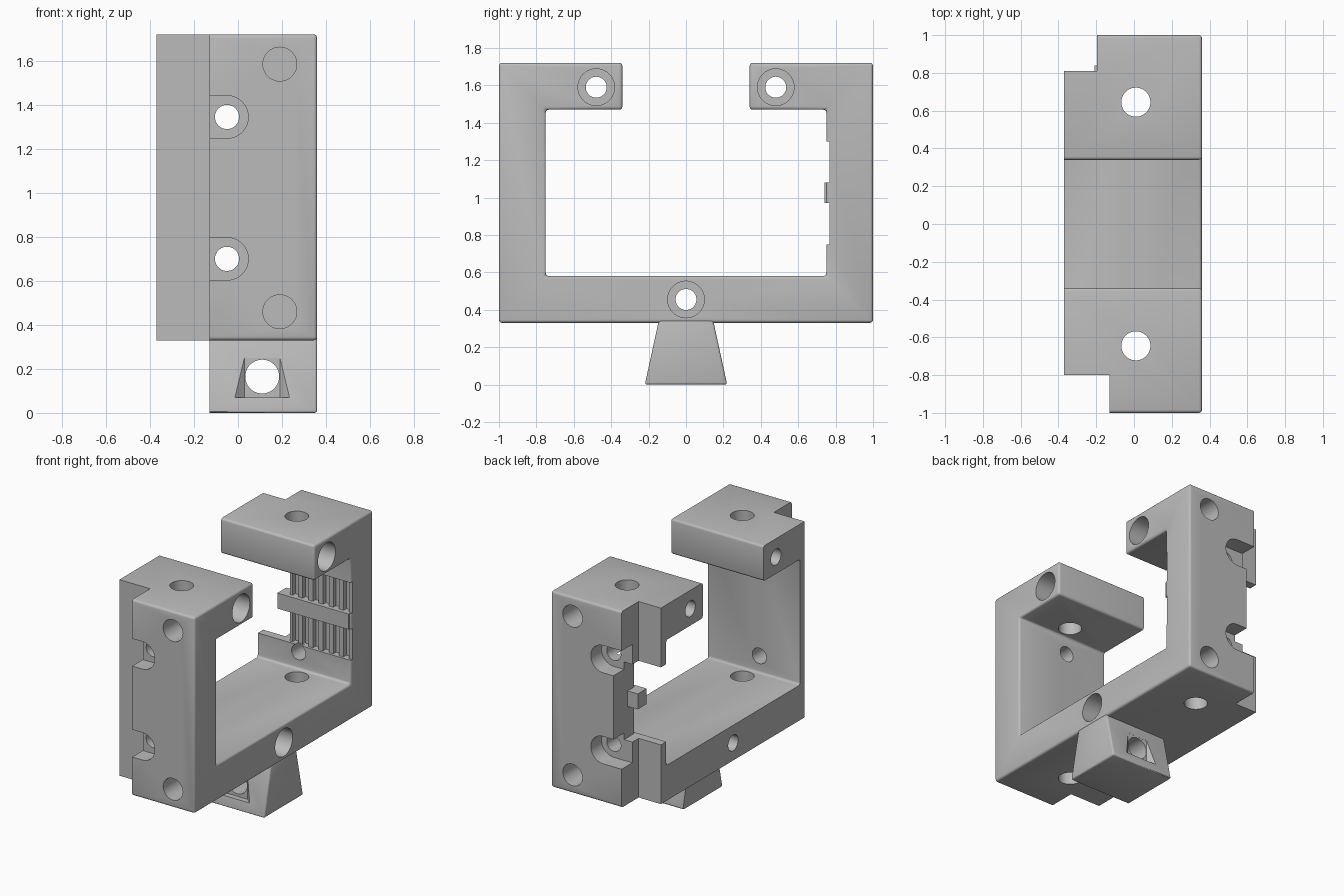
import bpy, bmesh, math
from mathutils import Matrix, Vector

cube = bpy.data.objects.get("Cube")
if cube:
    bpy.data.objects.remove(cube)

grey = bpy.data.materials.new("plain grey")
grey.use_nodes = True
grey.diffuse_color = (0.5, 0.5, 0.5, 1)
grey.node_tree.nodes["Principled BSDF"].inputs["Base Color"].default_value = grey.diffuse_color


def make(name, bm):
    bmesh.ops.recalc_face_normals(bm, faces=bm.faces)
    mesh = bpy.data.meshes.new(name)
    bm.to_mesh(mesh)
    bm.free()
    mesh.materials.append(grey)
    obj = bpy.data.objects.new(name, mesh)
    bpy.context.collection.objects.link(obj)
    return obj


def extrude_x(name, outline, x0, x1, bevel):
    """Extrude a y-z outline along x, rounding all but the x0 end."""
    bm = bmesh.new()
    face = bm.faces.new([bm.verts.new((x0, y, z)) for y, z in outline])
    grown = bmesh.ops.extrude_face_region(bm, geom=[face])["geom"]
    bmesh.ops.translate(bm, vec=(x1 - x0, 0, 0),
                        verts=[g for g in grown if isinstance(g, bmesh.types.BMVert)])
    bmesh.ops.recalc_face_normals(bm, faces=bm.faces)
    edges = [e for e in bm.edges if max(v.co.x for v in e.verts) > x0 + 0.01]
    bmesh.ops.bevel(bm, geom=edges, offset=bevel, segments=3, profile=0.5, affect='EDGES')
    return make(name, bm)


def box(name, lo, hi):
    lo, hi = Vector(lo), Vector(hi)
    bm = bmesh.new()
    bmesh.ops.create_cube(bm, size=1,
                          matrix=Matrix.Translation((lo + hi) / 2) @ Matrix.Diagonal((*(hi - lo), 1)))
    return make(name, bm)


def rod(axis, start, end, radius):
    """Cylinder between two points lying along the given axis."""
    turn = {'X': Matrix.Rotation(math.pi / 2, 4, 'Y'),
            'Y': Matrix.Rotation(math.pi / 2, 4, 'X'), 'Z': Matrix()}[axis]
    start, end = Vector(start), Vector(end)
    bm = bmesh.new()
    bmesh.ops.create_cone(bm, cap_ends=True, segments=40, radius1=radius, radius2=radius,
                          depth=(end - start).length,
                          matrix=Matrix.Translation((start + end) / 2) @ turn)
    return make("cutter", bm)


def cut(target, cutter):
    mod = target.modifiers.new("cut", 'BOOLEAN')
    mod.operation, mod.solver, mod.object = 'DIFFERENCE', 'EXACT', cutter
    bpy.context.view_layer.objects.active = target
    bpy.ops.object.modifier_apply(modifier=mod.name)
    bpy.data.objects.remove(cutter)


# Open C-shaped frame
half = [(0.34, 1.72), (0.34, 1.47), (0.75, 1.47), (0.75, 0.58)]
outer = [(1, 0.33), (1, 1.72)]
outline = half + [(-y, z) for y, z in reversed(half)] + [(-y, z) for y, z in reversed(outer)] + outer
frame = extrude_x("frame", outline, -0.37, 0.36, 0.016)

# Stepped side on the front and back walls
cut(frame, box("cutter", (-0.6, -1.2, 0), (-0.13, -0.8, 2)))
cut(frame, box("cutter", (-0.6, 0.81, 0), (-0.195, 1.2, 2)))
cut(frame, box("cutter", (-0.6, 0.6, 0.75), (-0.13, 1.2, 1.30)))

# Toothed belt recesses in the back wall
for z0, z1 in ((0.75, 0.97), (1.08, 1.30)):
    cut(frame, box("cutter", (-0.5, 0.6, z0), (0.5, 0.768, z1)))
    for i in range(6):
        x = -0.11 + i * 0.08
        cut(frame, box("cutter", (x, 0.7, z0), (x + 0.045, 0.80, z1)))

# Counterbored holes running sideways
for y, z in ((-0.48, 1.59), (0.48, 1.59), (0, 0.455)):
    cut(frame, rod('X', (-0.6, y, z), (0.6, y, z), 0.056))
    cut(frame, rod('X', (0.1, y, z), (0.6, y, z), 0.098))

for side in (-1, 1):
    # Upright rod holes
    cut(frame, rod('Z', (0.01, side * 0.645, 0), (0.01, side * 0.645, 2), 0.077))
    # Blind holes in the outer walls
    for z in (0.46, 1.585):
        cut(frame, rod('Y', (0.19, side * 0.82, z), (0.19, side * 1.2, z), 0.077))
    # Screw holes with open-sided head slots
    for z in (0.70, 1.345):
        cut(frame, rod('Y', (-0.05, side * 0.6, z), (-0.05, side * 1.2, z), 0.055))
        cut(frame, rod('Y', (-0.05, side * 0.88, z), (-0.05, side * 1.2, z), 0.097))
        y0, y1 = sorted((side * 0.88, side * 1.2))
        cut(frame, box("cutter", (-0.3, y0, z - 0.097), (-0.05, y1, z + 0.097)))

# Bar between the two toothed recesses
bar = box("belt_bar", (-0.21, 0.74, 0.97), (0.35, 0.84, 1.08))

# Dovetail foot with cross hole and flared pockets
foot = extrude_x("dovetail_foot", [(-0.22, 0), (0.22, 0), (0.145, 0.345), (-0.145, 0.345)],
                 -0.13, 0.36, 0.012)
cut(foot, rod('Y', (0.11, -0.5, 0.165), (0.11, 0.5, 0.165), 0.077))
for side in (-1, 1):
    bm = bmesh.new()
    ends = []
    for z in (0.07, 0.25):
        ends.append([bm.verts.new((0.11 + w, side * y, z)) for w, y in
                     ((-0.08, 0.165), (0.08, 0.165), (0.18, 0.255), (-0.18, 0.255))])
    bm.faces.new(ends[0])
    bm.faces.new(ends[1])
    for i in range(4):
        j = (i + 1) % 4
        bm.faces.new((ends[0][i], ends[0][j], ends[1][j], ends[1][i]))
    cut(foot, make("cutter", bm))

# Smooth the round surfaces
for obj in (frame, foot):
    bpy.ops.object.select_all(action='DESELECT')
    obj.select_set(True)
    bpy.context.view_layer.objects.active = obj
    bpy.ops.object.shade_smooth_by_angle(angle=math.radians(35))
